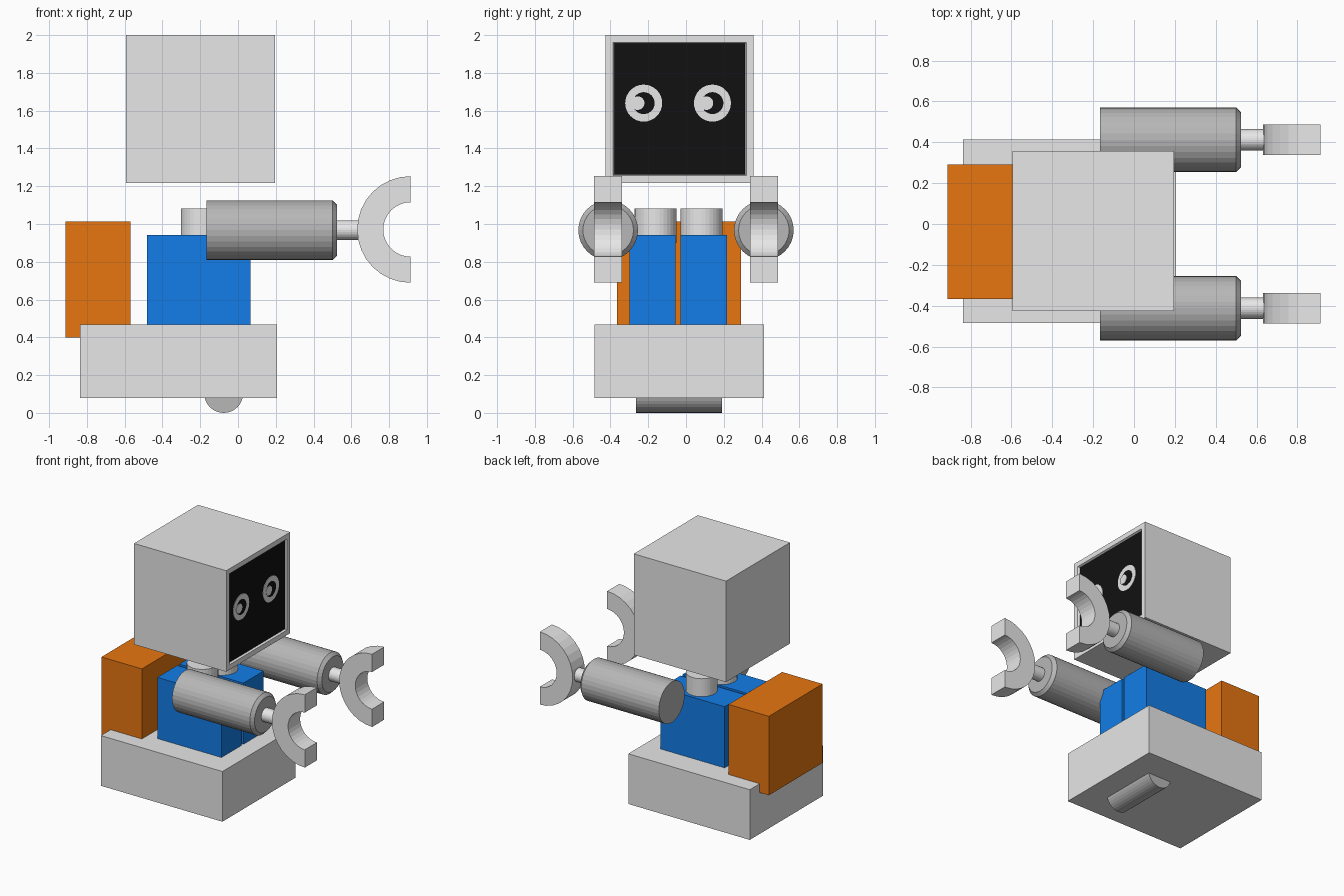
import bpy, bmesh, math
from mathutils import Matrix, Vector

if "Cube" in bpy.data.objects:
    bpy.data.objects.remove(bpy.data.objects["Cube"])


def material(name, rgb):
    m = bpy.data.materials.new(name)
    m.diffuse_color = (*rgb, 1)
    m.use_nodes = True
    m.node_tree.nodes["Principled BSDF"].inputs["Base Color"].default_value = m.diffuse_color
    return m


LIGHT = material("light_grey", (0.8, 0.8, 0.8))
STEEL = material("mid_grey", (0.475, 0.475, 0.475))
BLUE = material("blue", (0.0065, 0.205, 0.8))
ORANGE = material("orange", (0.8, 0.182, 0.0055))
BLACK = material("black", (0.0055, 0.0055, 0.0055))


def finish(name, bm, *mats):
    bmesh.ops.recalc_face_normals(bm, faces=bm.faces[:])
    me = bpy.data.meshes.new(name)
    bm.to_mesh(me)
    bm.free()
    ob = bpy.data.objects.new(name, me)
    for m in mats:
        me.materials.append(m)
    bpy.context.collection.objects.link(ob)
    return ob


def box_mesh(lo, hi):
    bm = bmesh.new()
    lo, hi = Vector(lo), Vector(hi)
    bmesh.ops.create_cube(bm, size=1, matrix=Matrix.Translation((lo + hi) / 2)
                          @ Matrix.Diagonal((*(hi - lo), 1)))
    return bm


def box(name, lo, hi, mat):
    return finish(name, box_mesh(lo, hi), mat)


def rod(name, start, end, r, mat, sides=32, chamfer=0):
    """Cylinder between two points, optionally chamfered at its end."""
    start, end = Vector(start), Vector(end)
    axis = end - start
    bm = bmesh.new()
    rot = axis.to_track_quat('Z', 'Y').to_matrix().to_4x4()
    bmesh.ops.create_cone(bm, cap_ends=True, segments=sides, radius1=r, radius2=r,
                          depth=axis.length,
                          matrix=Matrix.Translation((start + end) / 2) @ rot)
    if chamfer:
        rim = [e for e in bm.edges
               if all((v.co - end).dot(axis) > -1e-4 for v in e.verts)]
        bmesh.ops.bevel(bm, geom=rim, offset=chamfer, segments=1, affect='EDGES')
    return finish(name, bm, mat)


# base and the roller under it
box("base", (-0.836, -0.485, 0.08), (0.206, 0.413, 0.469), LIGHT)
rod("roller", (-0.076, -0.266, 0.103), (-0.076, 0.191, 0.103), 0.103, STEEL)

# backpack
box("backpack", (-0.914, -0.366, 0.40), (-0.568, 0.291, 1.012), ORANGE)

# two torso blocks, each with a neck post
for side, y0, y1, yn in (("right", -0.298, -0.055, -0.161), ("left", -0.029, 0.217, 0.082)):
    box(side + "_torso", (-0.483, y0, 0.44), (0.067, y1, 0.943), BLUE)
    rod(side + "_neck_post", (-0.192, yn, 0.90), (-0.192, yn, 1.082), 0.111, LIGHT)

# head with a shallow bevelled recess holding the black screen
bm = box_mesh((-0.594, -0.425, 1.217), (0.197, 0.358, 2.0))
front = max(bm.faces, key=lambda f: f.calc_center_median().x)
bmesh.ops.inset_region(bm, faces=[front], thickness=0.055)
bmesh.ops.inset_region(bm, faces=[front], thickness=0.009, depth=0)
for v in front.verts:
    v.co.x -= 0.015
front.material_index = 1
finish("head", bm, LIGHT, BLACK)

# eyes as stacked thin plates: white, pupil, highlight
SX = 0.182
for side, y in (("right", -0.224), ("left", 0.14)):
    for part, r, dy, t, m in (("eye_white", 0.098, 0, 0.003, LIGHT),
                              ("pupil", 0.058, 0, 0.006, BLACK),
                              ("eye_highlight", 0.036, -0.032, 0.009, LIGHT)):
        rod(f"{side}_{part}", (SX + t - 0.003, y + dy, 1.64), (SX + t, y + dy, 1.64), r, m)

# arms: barrel, wrist and half-ring claw
ARM_Z = 0.967
for side, y in (("right", -0.412), ("left", 0.412)):
    rod(side + "_arm", (-0.166, y, ARM_Z), (0.524, y, ARM_Z), 0.158, STEEL, 32, 0.024)
    rod(side + "_wrist", (0.51, y, ARM_Z), (0.65, y, ARM_Z), 0.052, LIGHT)

    bm = bmesh.new()
    n, rings = 16, []
    for i in range(n + 1):
        a = math.pi / 2 + math.pi * i / n
        rings.append([bm.verts.new((0.913 + r * math.cos(a), y + w, 0.971 + r * math.sin(a)))
                      for r, w in ((0.282, -0.074), (0.282, 0.074),
                                   (0.144, 0.074), (0.144, -0.074))])
    for a, b in zip(rings, rings[1:]):
        for k in range(4):
            bm.faces.new((a[k], a[(k + 1) % 4], b[(k + 1) % 4], b[k]))
    bm.faces.new(rings[0])
    bm.faces.new(rings[-1])
    finish(side + "_claw", bm, LIGHT)
